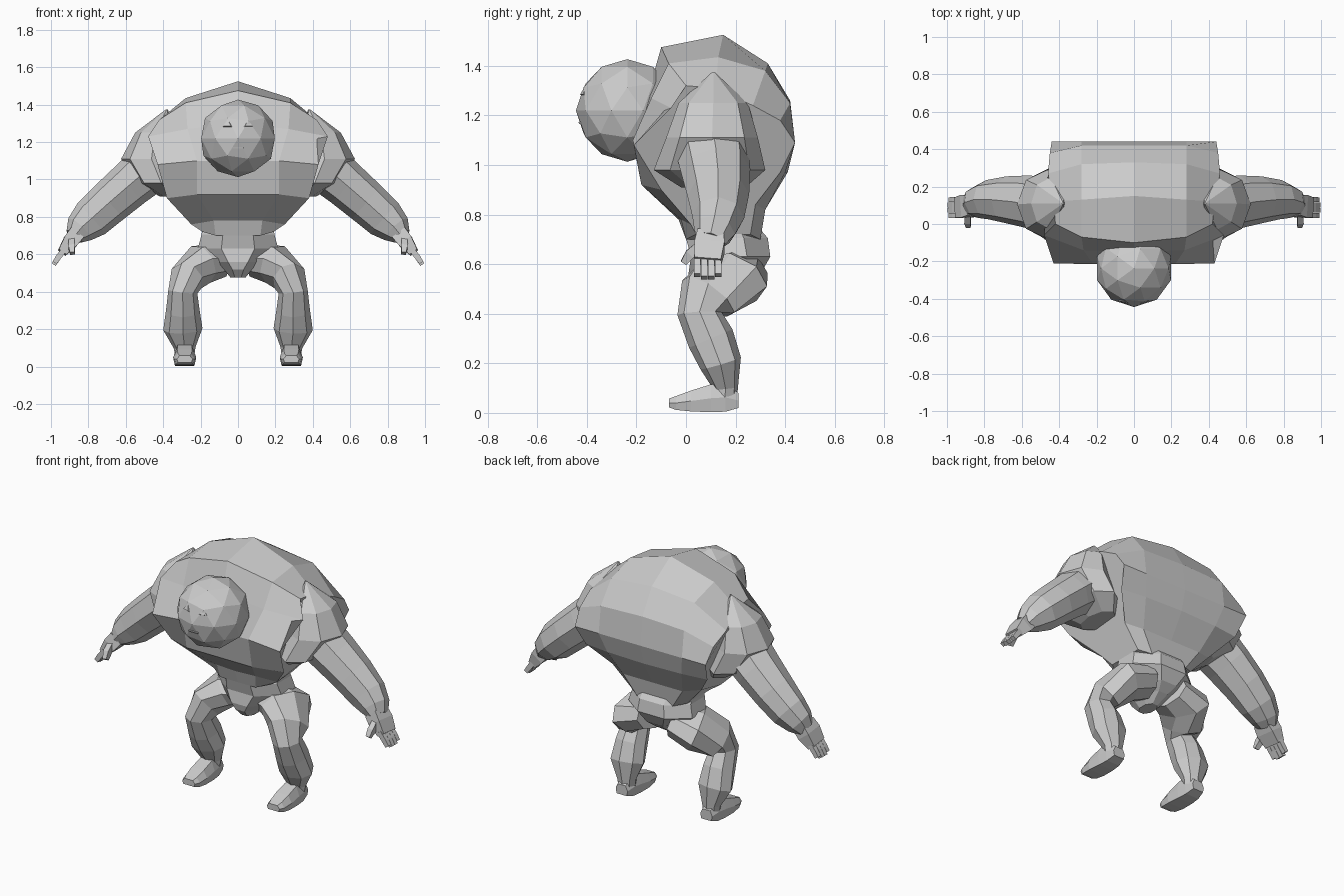
import bpy, bmesh, math
from mathutils import Vector, Matrix

if "Cube" in bpy.data.objects:
    bpy.data.objects.remove(bpy.data.objects["Cube"])

grey = bpy.data.materials.new("stone grey")
grey.diffuse_color = (0.6, 0.6, 0.6, 1)
grey.use_nodes = True
grey.node_tree.nodes["Principled BSDF"].inputs["Base Color"].default_value = grey.diffuse_color


def finish(name, bm, mirror=False):
    bmesh.ops.recalc_face_normals(bm, faces=bm.faces[:])
    me = bpy.data.meshes.new(name)
    bm.to_mesh(me)
    bm.free()
    me.materials.append(grey)
    ob = bpy.data.objects.new(name, me)
    bpy.context.collection.objects.link(ob)
    if mirror:
        ob.modifiers.new("mirror", 'MIRROR').use_mirror_merge = False
    return ob


def skin(bm, rings):
    """Bridge closed rings of points and cap both ends."""
    vs = [[bm.verts.new(p) for p in r] for r in rings]
    n = len(vs[0])
    for a, b in zip(vs, vs[1:]):
        for i in range(n):
            j = (i + 1) % n
            bm.faces.new((a[i], a[j], b[j], b[i]))
    bm.faces.new(vs[0])
    bm.faces.new(vs[-1])


def limb(name, stations, sides=8, phase=0.0):
    """Tube along stations of (centre, half thickness, half depth), mirrored in x."""
    pts = [Vector(s[0]) for s in stations]
    rings = []
    for k, (c, ru, rv) in enumerate(stations):
        t = (pts[min(k + 1, len(pts) - 1)] - pts[max(k - 1, 0)]).normalized()
        v = Vector((0, 1, 0))
        v = (v - t * v.dot(t)).normalized()
        u = t.cross(v)
        angles = [phase + 2 * math.pi * i / sides for i in range(sides)]
        rings.append([pts[k] + u * ru * math.cos(a) + v * rv * math.sin(a) for a in angles])
    bm = bmesh.new()
    skin(bm, rings)
    return finish(name, bm, True)


def stack(name, levels, phase=0.0, mirror=False):
    """Octagons stacked in z, each given as (z, x0, x1, y0, y1)."""
    bm = bmesh.new()
    k = 1 / math.cos(phase)
    angles = [phase + math.pi * i / 4 for i in range(8)]
    skin(bm, [[((x0 + x1) / 2 + k * (x1 - x0) / 2 * math.cos(a),
                (y0 + y1) / 2 + k * (y1 - y0) / 2 * math.sin(a), z) for a in angles]
              for z, x0, x1, y0, y1 in levels])
    return finish(name, bm, mirror)


# Torso: rows run over the back and round under the belly; centre, mid and side points
rows = [
    ((.15, 1.525), (.28, .13, 1.435), (.43, .12, 1.31)),
    ((.33, 1.41), (.28, .32, 1.38), (.46, .27, 1.24)),
    ((.42, 1.26), (.28, .42, 1.25), (.45, .38, 1.18)),
    ((.44, 1.09), (.28, .44, 1.09), (.44, .44, 1.09)),
    ((.41, .97), (.25, .40, .97), (.41, .38, .97)),
    ((.32, .82), (.20, .32, .82), (.30, .28, .84)),
    ((.30, .70), (.12, .30, .70), (.19, .26, .72)),
    ((.00, .70), (.12, .00, .70), (.19, .04, .72)),
    ((-.03, .78), (.13, -.02, .78), (.25, .02, .76)),
    ((-.18, .92), (.22, -.18, .92), (.38, -.10, .90)),
    ((-.215, 1.10), (.22, -.215, 1.10), (.43, -.21, 1.08)),
    ((-.15, 1.30), (.27, -.14, 1.27), (.48, -.06, 1.23)),
    ((-.10, 1.475), (.28, -.07, 1.41), (.42, .00, 1.32)),
]
flip = lambda p: (-p[0], p[1], p[2])
bm = bmesh.new()
skin(bm, [[flip(r[2]) for r in rows], [flip(r[1]) for r in rows],
          [(0, *r[0]) for r in rows], [r[1] for r in rows], [r[2] for r in rows]])
finish("torso", bm)

# Pelvis tapering to the crotch
stack("pelvis", [(.74, -.19, .19, .02, .30), (.705, -.195, .195, .0, .33),
                 (.63, -.215, .215, .02, .34), (.56, -.13, .13, .01, .30),
                 (.52, -.075, .075, .02, .25), (.475, -.04, .04, .06, .18)], math.pi / 8)

# Head with thin facial plates
C = Vector((0, -.237, 1.22))
bm = bmesh.new()
bmesh.ops.create_icosphere(bm, subdivisions=2, radius=.207, matrix=Matrix.Translation(C))
finish("head", bm)
for name, x, z in [("left_eye", .055, .075), ("right_eye", -.055, .075), ("mouth", 0, -.05)]:
    d = Vector((x, -math.sqrt(.198 ** 2 - x * x - z * z), z))
    m = Matrix.Translation(C + d) @ d.to_track_quat('Z', 'Y').to_matrix().to_4x4()
    bm = bmesh.new()
    if name == "mouth":
        bmesh.ops.create_cube(bm, size=1, matrix=m @ Matrix.Diagonal((.06, .008, .008, 1)))
    else:
        bmesh.ops.create_cone(bm, cap_ends=True, segments=3, radius1=.03, radius2=.025,
                              depth=.009, matrix=m)
    finish(name, bm)

# Shoulder: faceted dome that flares into the armpit
stack("shoulder", [(1.375, .375, .385, .105, .115), (1.25, .34, .55, -.03, .25),
                   (1.11, .30, .625, -.08, .29), (.98, .28, .54, -.13, .32),
                   (.91, .28, .42, -.02, .24)], 0, True)

# Arm
limb("arm", [((.44, .10, 1.09), .14, .15), ((.575, .12, .975), .125, .14),
             ((.685, .13, .88), .118, .125), ((.785, .13, .79), .11, .105),
             ((.845, .115, .735), .085, .085), ((.875, .10, .695), .052, .062)])

# Hand
q = math.pi / 4
limb("palm", [((.86, .10, .715), .06, .075), ((.895, .095, .67), .058, .085),
              ((.94, .088, .61), .035, .075)], 4, q)
for i in range(4):
    y = .046 + .028 * i
    tip = .01 if i in (0, 3) else 0
    limb("finger_%d" % (i + 1), [((.925, y, .63), .022, .019), ((.96, y, .585), .021, .019),
                                 ((.985 - tip / 2, y, .545 + tip), .018, .018)], 4, q)
limb("thumb", [((.89, .06, .68), .022, .025), ((.89, .015, .64), .024, .028),
               ((.885, -.01, .605), .018, .018)], 4, q)

# Legs: crouched thigh, knee, calf and ankle
limb("leg", [((.08, .20, .57), .09, .13), ((.20, .18, .545), .11, .165),
             ((.275, .09, .47), .095, .13), ((.295, .055, .40), .078, .09),
             ((.295, .10, .30), .09, .095), ((.295, .14, .20), .105, .085),
             ((.285, .16, .10), .058, .05), ((.285, .155, .05), .05, .05)])

# Feet: cross-sections from heel to toe (y, bottom z, top z, half width)
bm = bmesh.new()
rings = []
for y, b, t, w in [(.212, .02, .08, .04), (.16, .005, .12, .052), (.10, .003, .115, .058),
                   (.02, .006, .09, .062), (-.04, .012, .068, .055), (-.068, .022, .058, .042)]:
    m = b + (t - b) * .5
    rings.append([(.285 + sx * w, y, z) for sx, z in
                  [(-.85, b), (.85, b), (1, m), (.65, t), (-.65, t), (-1, m)]])
skin(bm, rings)
finish("foot", bm, True)
